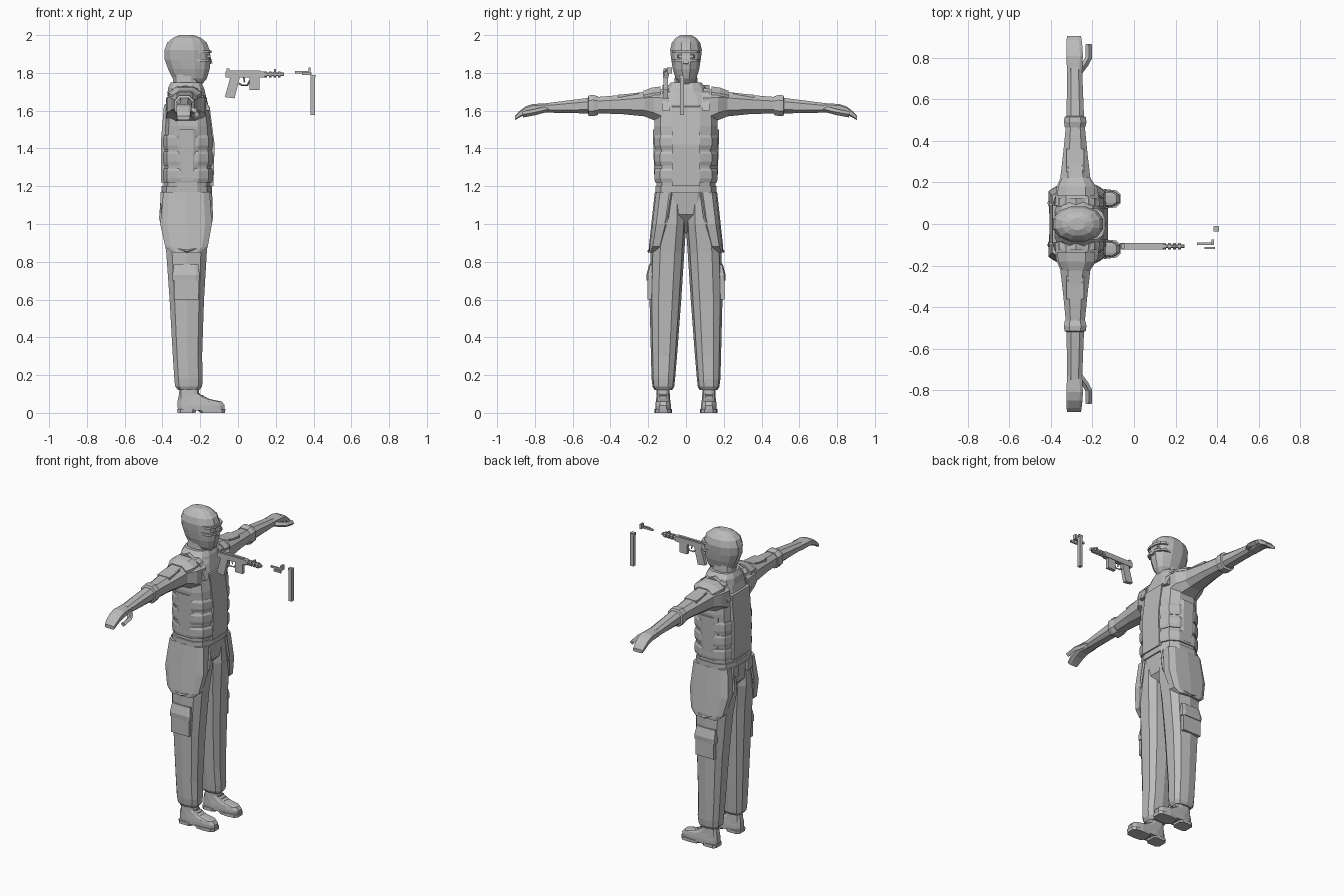
import bpy
import bmesh
import math
from mathutils import Matrix, Vector

if "Cube" in bpy.data.objects:
    bpy.data.objects.remove(bpy.data.objects["Cube"], do_unlink=True)

grey = bpy.data.materials.new("plain grey")
grey.use_nodes = True
grey.diffuse_color = (.5, .5, .5, 1)
grey.node_tree.nodes["Principled BSDF"].inputs["Base Color"].default_value = grey.diffuse_color


def build(name, verts, faces, mirrored=False):
    """Make a mesh object, or a left and right pair of them."""
    sides = (("left_", 1), ("right_", -1)) if mirrored else (("", 1),)
    for prefix, sign in sides:
        mesh = bpy.data.meshes.new(prefix + name)
        mesh.from_pydata([(x, y * sign, z) for x, y, z in verts], [], faces)
        bm = bmesh.new()
        bm.from_mesh(mesh)
        bmesh.ops.recalc_face_normals(bm, faces=bm.faces)
        bm.to_mesh(mesh)
        bm.free()
        mesh.materials.append(grey)
        obj = bpy.data.objects.new(prefix + name, mesh)
        bpy.context.collection.objects.link(obj)


def bridge(count, sides):
    """Faces of a closed tube of rings with capped ends."""
    faces = [tuple(range(sides)), tuple(range((count - 1) * sides, count * sides))]
    for ring in range(count - 1):
        for i in range(sides):
            a, b = ring * sides + i, ring * sides + (i + 1) % sides
            faces.append((a, b, b + sides, a + sides))
    return faces


def loft(name, rings, axis="z", sides=12, power=2.6, mirrored=False):
    """Skin rounded sections given as (position, low, high, low, high)."""
    def rounded(value):
        return math.copysign(abs(value) ** (2 / power), value)
    angles = [(i + .5) * math.tau / sides for i in range(sides)]
    unit = [(rounded(math.cos(a)), rounded(math.sin(a))) for a in angles]
    wide = max(c for c, s in unit)
    verts = []
    for pos, low_a, high_a, low_b, high_b in rings:
        for c, s in unit:
            a = (low_a + high_a) / 2 + c / wide * (high_a - low_a) / 2
            b = (low_b + high_b) / 2 + s / wide * (high_b - low_b) / 2
            verts.append({"x": (pos, a, b), "y": (a, pos, b), "z": (a, b, pos)}[axis])
    build(name, verts, bridge(len(rings), sides), mirrored)


def body(name, rings, **options):
    """Upright loft centred on the middle plane."""
    loft(name, [(z, back, front, -half, half) for z, back, front, half in rings], **options)


def prism(name, outline, near, far, mirrored=False):
    """Side outline in x and z, extruded across y."""
    verts = [(x, y, z) for y in (near, far) for x, z in outline]
    build(name, verts, bridge(2, len(outline)), mirrored)


def box(name, xs, ys, zs, mirrored=False):
    outline = [(xs[0], zs[0]), (xs[1], zs[0]), (xs[1], zs[1]), (xs[0], zs[1])]
    prism(name, outline, *ys, mirrored=mirrored)


def tube(name, path, radius, mirrored=False):
    """Square strap swept along a path."""
    points = [Vector(p) for p in path]
    verts = []
    for i, point in enumerate(points):
        along = points[min(i + 1, len(points) - 1)] - points[max(i - 1, 0)]
        turn = along.to_track_quat("Z", "Y").to_matrix()
        for k in range(4):
            corner = Matrix.Rotation(k * math.pi / 2, 3, "Z") @ Vector((radius, 0, 0))
            verts.append(point + turn @ corner)
    build(name, verts, bridge(len(points), 4), mirrored)


# Head, neck and masked face
body("neck", [(1.68, -.35, -.2, .065), (1.8, -.34, -.21, .058)])
body("head", [(1.74, -.31, -.19, .035), (1.77, -.345, -.165, .055),
              (1.82, -.37, -.15, .07), (1.87, -.388, -.145, .078),
              (1.92, -.39, -.15, .084), (1.96, -.375, -.165, .075),
              (1.985, -.345, -.195, .055), (2, -.31, -.235, .028)], power=2.2)
for label, z in (("brow", 1.905), ("cheek", 1.86)):
    body(label + "_mask_edge", [(z, -.26, -.14, .074), (z + .014, -.26, -.14, .074)])
prism("nose", [(-.16, 1.845), (-.135, 1.85), (-.15, 1.9)], -.012, .012)
loft("eye", [(-.165, .02, .045, 1.875, 1.9), (-.146, .024, .041, 1.88, 1.895)],
     axis="x", sides=6, mirrored=True)
body("collar", [(1.68, -.375, -.17, .12), (1.72, -.37, -.18, .105), (1.75, -.355, -.195, .08)])

# Torso with layered vest
body("torso", [(.95, -.31, -.25, .02), (1.05, -.39, -.16, .12),
               (1.18, -.395, -.145, .155), (1.4, -.395, -.135, .158),
               (1.52, -.39, -.14, .168), (1.62, -.385, -.155, .16),
               (1.68, -.37, -.17, .135), (1.73, -.35, -.19, .08)], power=3)
for label, z in (("lower", 1.22), ("middle", 1.31), ("upper", 1.395)):
    body(label + "_vest_band", [(z, -.4, -.136, .163), (z + .02, -.402, -.13, .168),
                                (z + .06, -.402, -.13, .168), (z + .075, -.4, -.136, .163)], power=3)
body("belt", [(1.165, -.404, -.138, .162), (1.2, -.404, -.138, .162)], power=3)
prism("chest_panel", [(-.2, 1.2), (-.13, 1.2), (-.124, 1.42), (-.15, 1.62), (-.2, 1.66)], -.075, .075)
prism("back_panel", [(-.33, 1.22), (-.407, 1.22), (-.407, 1.45), (-.392, 1.63), (-.33, 1.66)], -.09, .09)
box("back_pouch", (-.41, -.36), (.05, .1), (1.1, 1.17), mirrored=True)
prism("shoulder_strap", [(-.385, 1.6), (-.36, 1.7), (-.28, 1.735), (-.19, 1.7),
                         (-.145, 1.6), (-.2, 1.6), (-.3, 1.65)], .085, .125, mirrored=True)
loft("side_panel", [(1.23, -.33, -.21, .1, .167), (1.5, -.34, -.2, .1, .176)],
     sides=8, mirrored=True)

# Outstretched arms, sleeves and hands
loft("arm", [(.09, -.38, -.165, 1.5, 1.72), (.17, -.375, -.175, 1.55, 1.71),
             (.22, -.355, -.21, 1.57, 1.7), (.35, -.34, -.225, 1.583, 1.682),
             (.5, -.325, -.24, 1.585, 1.67), (.75, -.322, -.25, 1.59, 1.638)],
     axis="y", sides=8, mirrored=True)
loft("shoulder_guard", [(.135, -.37, -.19, 1.6, 1.728), (.18, -.365, -.19, 1.6, 1.722),
                        (.225, -.345, -.215, 1.61, 1.705)], axis="y", sides=8, mirrored=True)
loft("sleeve_cuff", [(.465, -.333, -.235, 1.577, 1.676), (.49, -.337, -.229, 1.572, 1.683),
                     (.515, -.335, -.232, 1.572, 1.681), (.52, -.325, -.245, 1.585, 1.67)],
     axis="y", sides=8, mirrored=True)
build("sleeve_patch", [(x, y, z + lift) for y, z in ((.25, 1.685), (.36, 1.675))
                       for x, lift in ((-.325, -.01), (-.325, .009), (-.24, .009), (-.24, -.01))],
      bridge(2, 4), mirrored=True)
loft("hand", [(.73, -.322, -.25, 1.59, 1.638), (.81, -.326, -.246, 1.592, 1.636),
              (.85, -.326, -.248, 1.58, 1.622), (.885, -.325, -.252, 1.562, 1.595),
              (.905, -.322, -.255, 1.55, 1.572)], axis="y", sides=8, power=4, mirrored=True)
tube("thumb", [(-.265, .73, 1.61), (-.235, .77, 1.6), (-.218, .8, 1.592), (-.218, .865, 1.58)],
     .016, mirrored=True)

# Trousers, pockets and hip harness
loft("trouser_leg", [(1.17, -.39, -.155, .005, .155), (1, -.4, -.15, .002, .17),
                     (.85, -.38, -.165, .012, .185), (.6, -.362, -.18, .028, .19),
                     (.3, -.345, -.19, .05, .183), (.18, -.337, -.187, .06, .18),
                     (.14, -.333, -.19, .064, .175), (.12, -.315, -.205, .075, .165)],
     sides=10, power=2.8, mirrored=True)
loft("hip_panel", [(1.17, -.395, -.15, .06, .163), (1, -.412, -.138, .085, .182),
                   (.88, -.385, -.16, .12, .195), (.85, -.35, -.195, .16, .197)],
     sides=10, power=3.2, mirrored=True)
tube("hip_strap", [(-.145, .08, 1.17), (-.14, .1, 1.03), (-.16, .14, .93), (-.19, .18, .88),
                   (-.27, .197, .855), (-.35, .18, .88), (-.385, .14, .93),
                   (-.41, .1, 1.03), (-.4, .08, 1.17)], .008, mirrored=True)
box("thigh_pocket", (-.34, -.21), (.15, .203), (.6, .74), mirrored=True)
loft("pocket_flap", [(.7, -.347, -.203, .15, .208), (.73, -.347, -.203, .15, .21),
                     (.785, -.34, -.21, .15, .195)], sides=8, power=6, mirrored=True)

# Boots
loft("boot", [(.012, -.318, -.072, .08, .162), (.04, -.32, -.07, .08, .162),
              (.06, -.32, -.085, .082, .16), (.073, -.318, -.15, .084, .158),
              (.1, -.312, -.205, .086, .156), (.2, -.305, -.212, .088, .154)],
     power=3.2, mirrored=True)
loft("boot_heel", [(0, -.32, -.225, .078, .164), (.02, -.322, -.22, .078, .164)],
     sides=8, power=4, mirrored=True)
loft("boot_sole", [(0, -.2, -.07, .076, .166), (.02, -.22, -.066, .076, .166)],
     sides=10, power=3.4, mirrored=True)
for step in range(3):
    x, z = -.165 - step * .018, .074 + step * .012
    box("boot_lace", (x - .01, x), (.1, .142), (z, z + .008), mirrored=True)

# Floating pistol
middle = -.107


def gun_box(name, xs, half, zs):
    box(name, xs, (middle - half, middle + half), zs)


gun_box("pistol_receiver", (-.065, .14), .015, (1.775, 1.808))
gun_box("pistol_rail", (-.05, .12), .008, (1.805, 1.813))
gun_box("magazine_well", (.06, .115), .011, (1.71, 1.78))
gun_box("rear_sight", (-.06, -.045), .012, (1.808, 1.822))
gun_box("front_sight", (.19, .2), .005, (1.8, 1.82))
prism("pistol_grip", [(-.04, 1.78), (.01, 1.78), (-.018, 1.665), (-.07, 1.672)],
      middle - .012, middle + .012)
tube("trigger_guard", [(.005, middle, 1.745), (.02, middle, 1.735),
                       (.05, middle, 1.735), (.062, middle, 1.76)], .005)
tube("trigger", [(.03, middle, 1.78), (.035, middle, 1.75)], .004)
loft("barrel", [(.13, middle - .009, middle + .009, 1.783, 1.801),
                (.243, middle - .009, middle + .009, 1.783, 1.801)], axis="x", sides=8)
for slot in range(4):
    x = .14 + slot * .024
    loft("barrel_collar", [(end, middle - .016, middle + .016, 1.776, 1.808)
                           for end in (x, x + .014)], axis="x", sides=8)

# Detached magazine and bolt
box("magazine", (.385, .407), (-.033, -.01), (1.577, 1.785))
box("magazine_lip", (.383, .41), (-.035, -.012), (1.775, 1.79))
box("bolt_rod", (.303, .385), (-.1, -.09), (1.797, 1.809))
box("bolt_handle", (.373, .385), (-.1, -.075), (1.797, 1.828))
box("bolt_catch", (.34, .39), (-.121, -.11), (1.79, 1.802))
